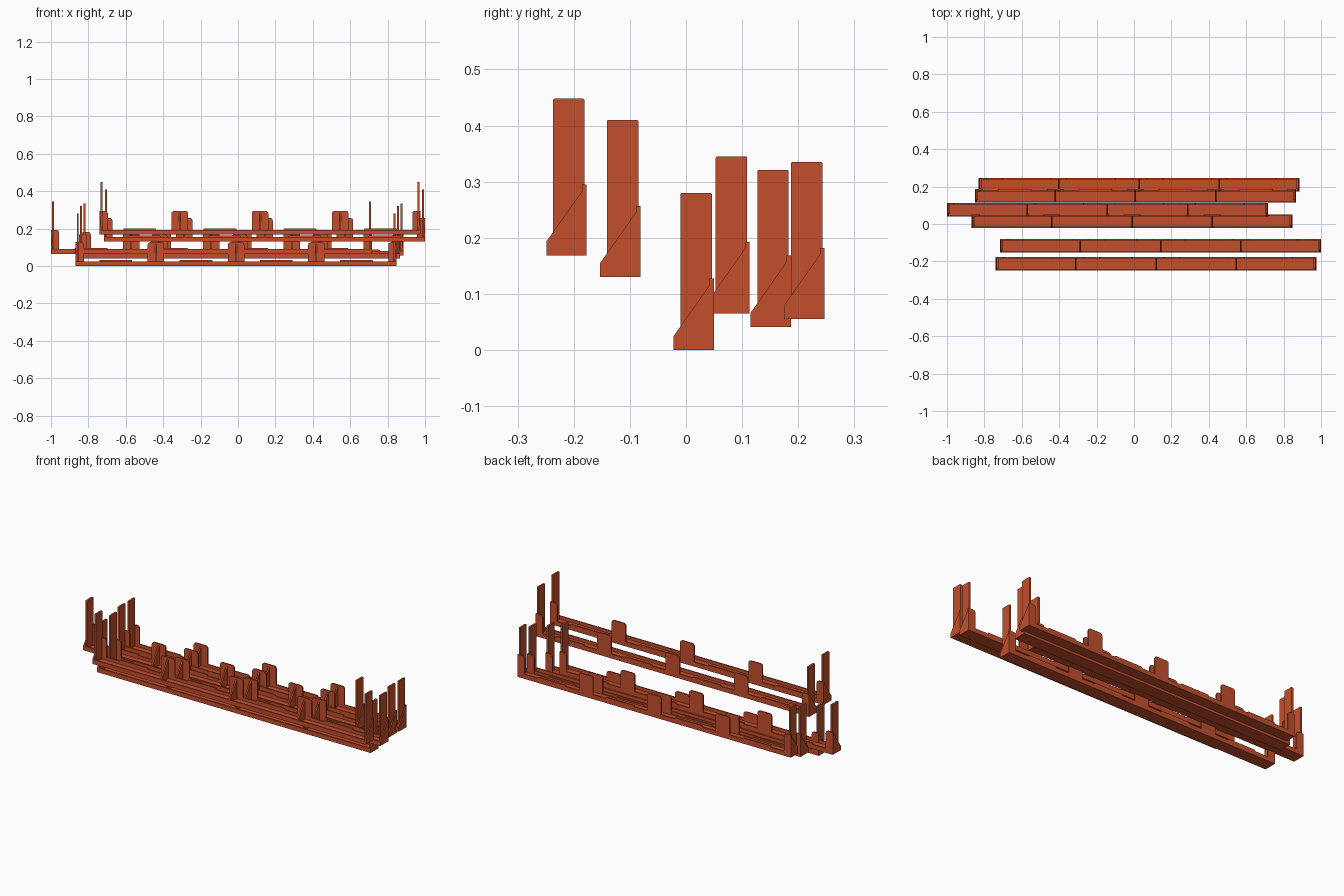
import bpy, bmesh, math

if "Cube" in bpy.data.objects:
    bpy.data.objects.remove(bpy.data.objects["Cube"])

L, D, H = 1.716, 0.072, 0.28      # rail length, depth, end post height
T = 0.008                         # sheet thickness
LIP, WALL = 0.025, 0.127          # front lip and bracket heights
BAY = L / 4

mat = bpy.data.materials.new("terracotta orange")
mat.diffuse_color = (0.55, 0.078, 0.025, 1)
mat.use_nodes = True
mat.node_tree.nodes["Principled BSDF"].inputs["Base Color"].default_value = mat.diffuse_color


def prism(bm, pts, axis, a, b):
    """Extrude a 2D outline along an axis ('x': pts are y,z; 'y': pts are x,z)."""
    def place(p, t):
        return (t, p[0], p[1]) if axis == 'x' else (p[0], t, p[1])
    lo = [bm.verts.new(place(p, a)) for p in pts]
    hi = [bm.verts.new(place(p, b)) for p in pts]
    bm.faces.new(lo)
    bm.faces.new(hi[::-1])
    n = len(pts)
    for i in range(n):
        j = (i + 1) % n
        bm.faces.new((lo[i], hi[i], hi[j], lo[j]))


def tab(u0, u1, z0, z1, r_left, r_right):
    """Upright panel outline with rounded top corners."""
    pts = [(u0, z0), (u1, z0)]
    for r, cx, start in ((r_right, u1 - r_right, 0), (r_left, u0 + r_left, 90)):
        if r:
            for k in range(5):
                a = math.radians(start + k * 22.5)
                pts.append((cx + r * math.cos(a), z1 - r + r * math.sin(a)))
        else:
            pts.append((cx, z1))
    return pts


def build(name, parts):
    bm = bmesh.new()
    for p in parts:
        prism(bm, *p)
    bmesh.ops.recalc_face_normals(bm, faces=bm.faces)
    me = bpy.data.meshes.new(name)
    bm.to_mesh(me)
    bm.free()
    me.materials.append(mat)
    return me


# tray channel: thin floor with front and back lips
channel = [(0, 0), (D, 0), (D, LIP), (D - T, LIP), (D - T, T),
           (T, T), (T, LIP), (0, LIP)]
tray = build("tray", [(channel, 'x', -L / 2, L / 2)])

# back brackets: rounded panels, half width at the ends, and low middle tabs
panels = []
for i in range(5):
    c = -L / 2 + i * BAY
    l, r = max(c - 0.044, -L / 2), min(c + 0.044, L / 2)
    panels.append((tab(l, r, 0, WALL, 0.014 if i else 0, 0.014 if i < 4 else 0),
                   'y', D - T, D))
for i in range(4):
    c = -L / 2 + (i + 0.5) * BAY
    panels.append((tab(c - 0.088, c + 0.088, 0, 0.032, 0.005, 0.005),
                   'y', D - T, D))
back = build("back_panels", panels)

# sloped ribs
slope = [(0, 0), (D, 0), (D, WALL), (0, LIP)]
ribs = []
for i in range(5):
    c = max(-L / 2 + T / 2, min(L / 2 - T / 2, -L / 2 + i * BAY))
    ribs.append((slope, 'x', c - T / 2, c + T / 2))
rib = build("ribs", ribs)

# tall thin posts just inside both ends
post_shape = tab(0.012, 0.068, 0.002, H, 0.003, 0.003)
posts = build("end_posts", [
    (post_shape, 'x', s * (L / 2 - 0.016), s * (L / 2 - 0.006)) for s in (-1, 1)])

# six rails: centre x, front y, base z
rails = [(0.118, -0.249, 0.168), (0.142, -0.153, 0.130), (-0.010, -0.022, 0.0),
         (-0.142, 0.041, 0.065), (0.008, 0.115, 0.041), (0.027, 0.175, 0.055)]
for n, loc in enumerate(rails, 1):
    for me in (tray, back, rib, posts):
        ob = bpy.data.objects.new(f"rail_{n}_{me.name}", me)
        ob.location = loc
        bpy.context.collection.objects.link(ob)
